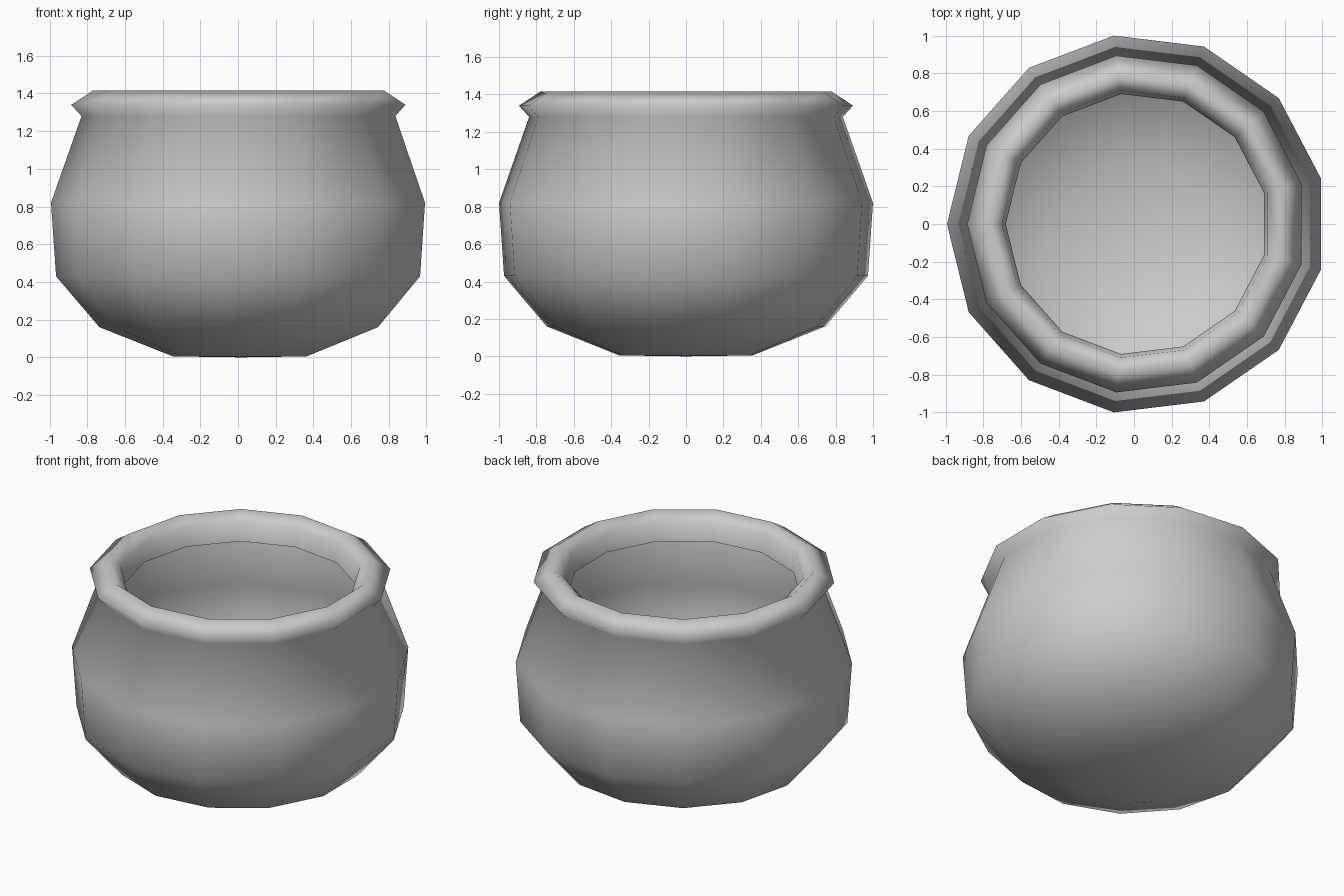
import bpy, bmesh, math

if "Cube" in bpy.data.objects:
    bpy.data.objects.remove(bpy.data.objects["Cube"])

SIDES = 13
CENTRE_X = 0.0146  # odd side count: axis sits slightly off the bounding-box centre

# Half profile (radius, z): foot, belly, neck, rolled rim, inner lip
profile = [(0.36, 0.005), (0.75, 0.16), (0.98, 0.43), (1.007, 0.82),
           (0.845, 1.28), (0.90, 1.34), (0.785, 1.415),
           (0.715, 1.36), (0.695, 1.245)]

bm = bmesh.new()


def ring(r, z):
    step = 2 * math.pi / SIDES
    return [bm.verts.new((CENTRE_X + r * math.cos(math.pi + i * step),
                          r * math.sin(math.pi + i * step), z))
            for i in range(SIDES)]


# Pot wall and rim
rings = [ring(r, z) for r, z in profile]
for a, b in zip(rings, rings[1:]):
    for i in range(SIDES):
        j = (i + 1) % SIDES
        bm.faces.new((a[i], a[j], b[j], b[i]))

# Closed base
centre = bm.verts.new((CENTRE_X, 0, 0))
for i in range(SIDES):
    bm.faces.new((centre, rings[0][(i + 1) % SIDES], rings[0][i]))

for f in bm.faces:
    f.smooth = True
mesh = bpy.data.meshes.new("round_pot")
bm.to_mesh(mesh)
bm.free()
pot = bpy.data.objects.new("round_pot", mesh)
bpy.context.collection.objects.link(pot)
